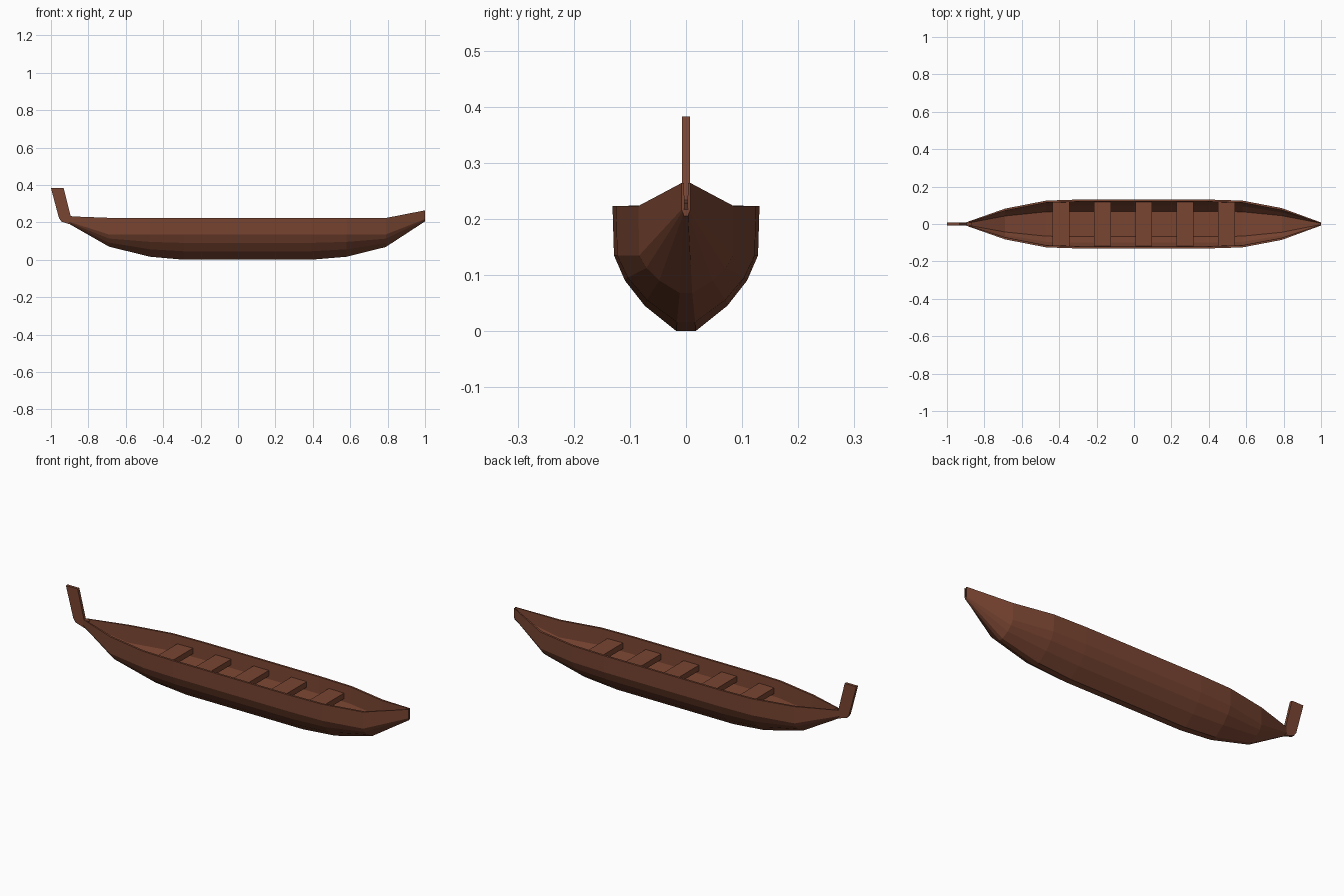
import bpy, bmesh

if "Cube" in bpy.data.objects:
    bpy.data.objects.remove(bpy.data.objects["Cube"])

wood = bpy.data.materials.new("brown wood")
wood.diffuse_color = (0.19, 0.059, 0.031, 1)
wood.use_nodes = True
wood.node_tree.nodes["Principled BSDF"].inputs["Base Color"].default_value = wood.diffuse_color


def finish(name, bm):
    bmesh.ops.recalc_face_normals(bm, faces=bm.faces)
    me = bpy.data.meshes.new(name)
    bm.to_mesh(me)
    bm.free()
    me.materials.append(wood)
    ob = bpy.data.objects.new(name, me)
    bpy.context.collection.objects.link(ob)
    return ob


# Half cross-section (width fraction, height amidships) of the outer skin
OUTER = [(0.13, 0.0), (0.56, 0.045), (0.83, 0.09), (0.98, 0.135)]
# Hull stations: x, half width, keel height, rim height
STATIONS = [(-0.90, 0.008, 0.19, 0.232), (-0.69, 0.082, 0.07, 0.224),
            (-0.47, 0.125, 0.016, 0.223), (-0.29, 0.131, 0.0, 0.223),
            (0.39, 0.131, 0.0, 0.223), (0.58, 0.125, 0.016, 0.223),
            (0.79, 0.085, 0.068, 0.223), (1.0, 0.008, 0.205, 0.264)]


def section(w, keel, rim):
    chine = max(0.135, keel + 0.012)
    lift = lambda z: keel + z * (chine - keel) / 0.135
    half = [(max(f * w, 0.004), lift(z)) for f, z in OUTER]
    half.append((w, rim))
    t = min(0.011, w * 0.6)                      # skin thickness
    floor = min(lift(0.045) + 0.008, rim - 0.012)
    half.append((w - t, rim))
    half.append((w * 0.98 - t, max(chine, floor + 0.004)))
    half.append((w * 0.83 - t * 0.8, max(lift(0.09) + 0.005, floor + 0.002)))
    half.append((w * 0.52, floor))
    return half + [(-y, z) for y, z in reversed(half)]


# Hollow hull lofted through the stations
bm = bmesh.new()
rings = [[bm.verts.new((x, y, z)) for y, z in section(w, k, r)]
         for x, w, k, r in STATIONS]
n = len(rings[0])
for a, b in zip(rings, rings[1:]):
    for i in range(n):
        j = (i + 1) % n
        bm.faces.new((a[i], a[j], b[j], b[i]))
bm.faces.new(rings[0])
bm.faces.new(rings[-1])
finish("hull", bm)

# Upright post at the narrow end
PROFILE = [(-1.0, 0.383), (-0.932, 0.383), (-0.895, 0.234), (-0.87, 0.228),
           (-0.89, 0.187), (-0.943, 0.203), (-0.957, 0.222)]
bm = bmesh.new()
face = bm.faces.new([bm.verts.new((x, -0.0075, z)) for x, z in PROFILE])
ext = bmesh.ops.extrude_face_region(bm, geom=[face])
bmesh.ops.translate(bm, vec=(0, 0.015, 0),
                    verts=[v for v in ext["geom"] if isinstance(v, bmesh.types.BMVert)])
finish("end_post", bm)

# Five bench seats
for k in range(5):
    bm = bmesh.new()
    bmesh.ops.create_cube(bm, size=1)
    bmesh.ops.scale(bm, vec=(0.09, 0.238, 0.03), verts=bm.verts)
    bmesh.ops.translate(bm, vec=(-0.39 + 0.221 * k, 0, 0.165), verts=bm.verts)
    finish("seat_%d" % (k + 1), bm)
